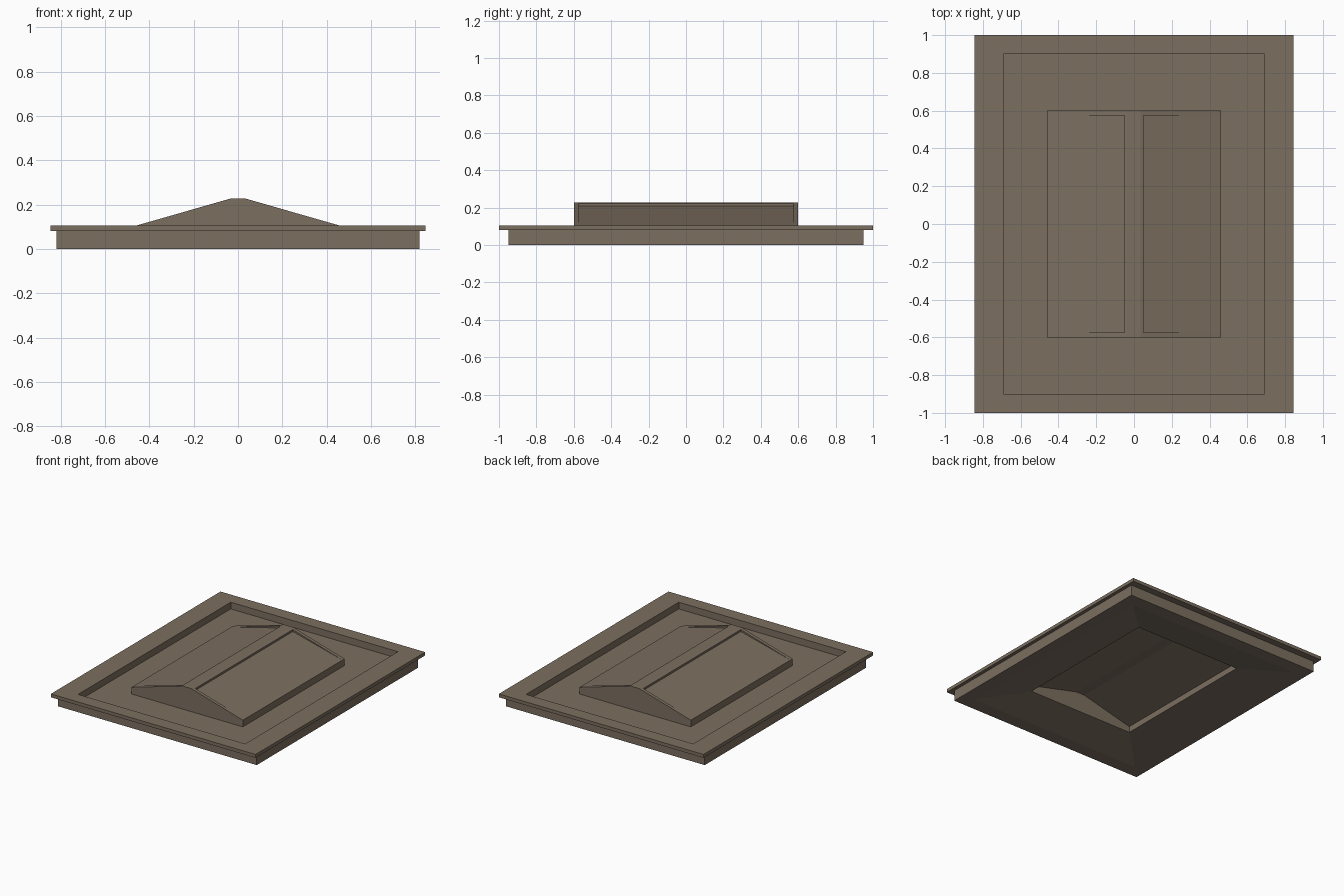
import bpy
import bmesh

cube = bpy.data.objects.get("Cube")
if cube:
    bpy.data.objects.remove(cube, do_unlink=True)

brown = bpy.data.materials.new("warm_brown")
brown.use_nodes = True
COLOR = (0.2, 0.157, 0.116, 1)
brown.diffuse_color = COLOR
brown.node_tree.nodes["Principled BSDF"].inputs["Base Color"].default_value = COLOR


def finish(bm, name):
    bmesh.ops.recalc_face_normals(bm, faces=bm.faces)
    mesh = bpy.data.meshes.new(name)
    bm.to_mesh(mesh)
    bm.free()
    mesh.materials.append(brown)
    obj = bpy.data.objects.new(name, mesh)
    bpy.context.collection.objects.link(obj)
    return obj


def rect_ring(name, section):
    """Sweep a closed section of (half width, half depth, height) round a rectangle."""
    bm = bmesh.new()
    loops = [[bm.verts.new((sx * hx, sy * hy, z))
              for sx, sy in ((-1, -1), (1, -1), (1, 1), (-1, 1))]
             for hx, hy, z in section]
    for i, a in enumerate(loops):
        b = loops[(i + 1) % len(loops)]
        for k in range(4):
            n = (k + 1) % 4
            bm.faces.new((a[k], a[n], b[n], b[k]))
    return finish(bm, name)


def prism(name, profile, y0, y1):
    """Extrude an x-z outline from y0 to y1."""
    bm = bmesh.new()
    face = bm.faces.new([bm.verts.new((x, y0, z)) for x, z in profile])
    ext = bmesh.ops.extrude_face_region(bm, geom=[face])
    verts = [v for v in ext["geom"] if isinstance(v, bmesh.types.BMVert)]
    bmesh.ops.translate(bm, verts=verts, vec=(0, y1 - y0, 0))
    return finish(bm, name)


def mirrored(half):
    return half + [(-x, z) for x, z in reversed(half)]


FLOOR, TOP, RIDGE = 0.055, 0.105, 0.227

# Frame with an overhanging lip
rect_ring("frame", [(0.69, 0.9, FLOOR), (0.69, 0.9, TOP), (0.845, 1, TOP),
                    (0.845, 1, 0.08), (0.82, 0.95, 0.08), (0.82, 0.95, 0),
                    (0.72, 0.85, 0)])

# Sunken panel with an opening under the hump
rect_ring("sunken_panel", [(0.44, 0.575, FLOOR), (0.69, 0.9, FLOOR),
                           (0.72, 0.85, 0), (0.44, 0.575, 0.05)])

# Hollow hump with slopes set slightly below its ridge
outer = [(0.46, 0.05), (0.46, TOP), (0.05, 0.208), (0.05, 0.223), (0.035, RIDGE)]
inner = [(0.44, 0.05), (0.44, 0.095), (0.035, 0.195)]
prism("hump_shell", mirrored(outer) + mirrored([(-x, z) for x, z in inner]),
      -0.575, 0.575)

# Gable walls closing both ends
gable = mirrored([(0.46, 0.05), (0.46, TOP), (0.035, RIDGE)])
for side, name in ((-1, "front_gable"), (1, "back_gable")):
    prism(name, gable, side * 0.575, side * 0.6)
